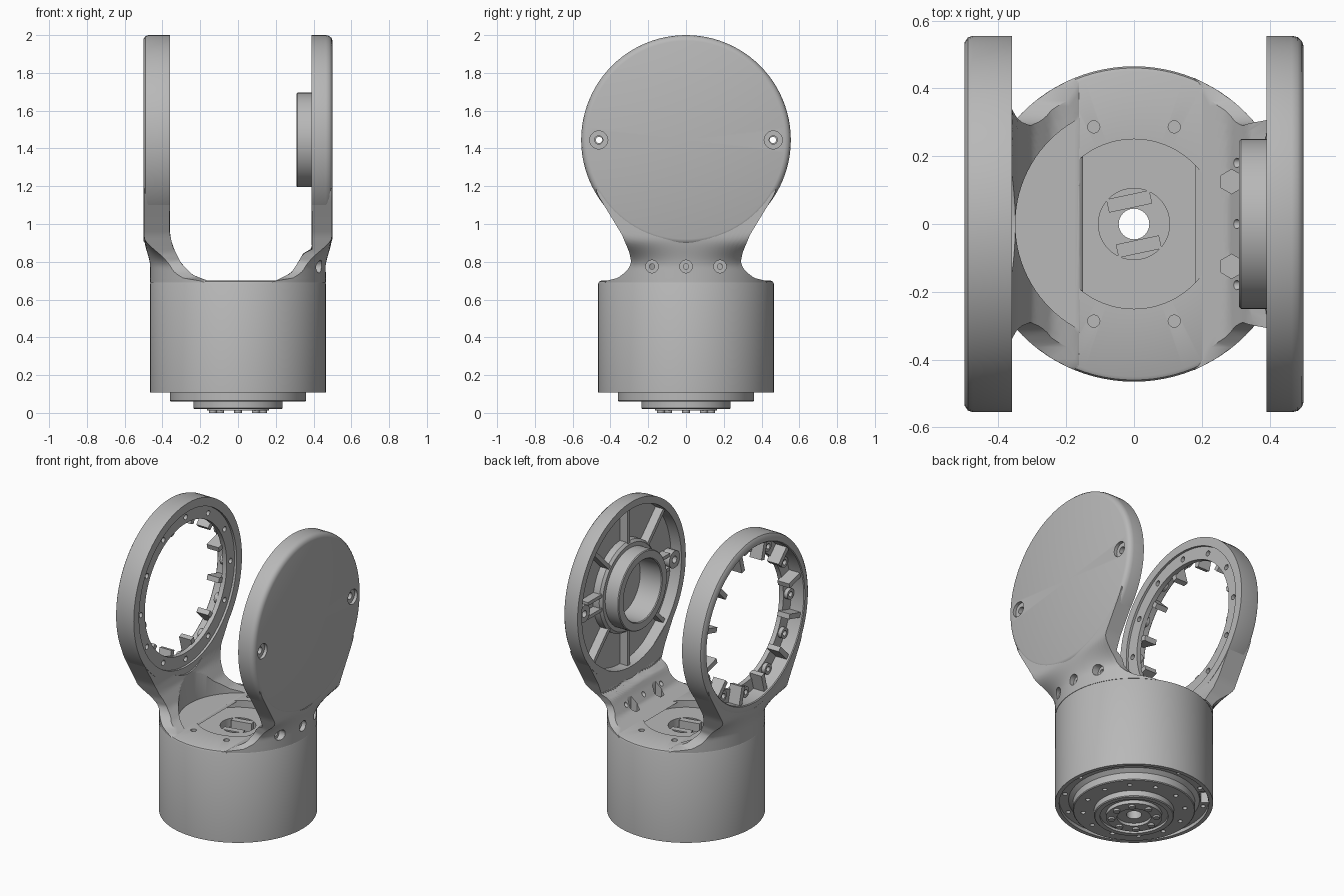
import bpy, bmesh, math
from mathutils import Matrix

if "Cube" in bpy.data.objects:
    bpy.data.objects.remove(bpy.data.objects["Cube"])

CZ = 1.445          # height of the arm pivot axis
R = 0.465           # body radius
mat = bpy.data.materials.new("machined grey")
mat.diffuse_color = (0.48, 0.48, 0.48, 1)
mat.use_nodes = True
mat.node_tree.nodes["Principled BSDF"].inputs["Base Color"].default_value = mat.diffuse_color


def finish(bm, name):
    bmesh.ops.remove_doubles(bm, verts=bm.verts, dist=1e-5)
    bmesh.ops.recalc_face_normals(bm, faces=bm.faces)
    me = bpy.data.meshes.new(name)
    bm.to_mesh(me)
    bm.free()
    me.materials.append(mat)
    ob = bpy.data.objects.new(name, me)
    bpy.context.collection.objects.link(ob)
    return ob


def activate(ob):
    bpy.ops.object.select_all(action='DESELECT')
    ob.select_set(True)
    bpy.context.view_layer.objects.active = ob


def smooth(ob, angle=35):
    activate(ob)
    bpy.ops.object.shade_smooth_by_angle(angle=math.radians(angle))


def lathe(name, prof, axis='Z', y0=0, z0=0, seg=72):
    """Revolve a closed (radius, axial) profile."""
    bm = bmesh.new()
    rings = []
    for i in range(seg):
        c, s = math.cos(math.tau * i / seg), math.sin(math.tau * i / seg)
        rings.append([bm.verts.new((r * c, r * s, a) if axis == 'Z' else
                                   (a, y0 + r * c, z0 + r * s)) for r, a in prof])
    n = len(prof)
    for i in range(seg):
        p, q = rings[i], rings[(i + 1) % seg]
        for j in range(n):
            k = (j + 1) % n
            if prof[j][0] == 0 and prof[k][0] == 0:
                continue
            bm.faces.new((p[j], p[k], q[k], q[j]))
    return finish(bm, name)


def cyl(bm, r, depth, loc, axis='Z', seg=16):
    m = Matrix.Translation(loc)
    if axis == 'X':
        m = m @ Matrix.Rotation(math.pi / 2, 4, 'Y')
    bmesh.ops.create_cone(bm, cap_ends=True, segments=seg, radius1=r, radius2=r,
                          depth=depth, matrix=m)


def box(bm, size, m):
    bmesh.ops.create_cube(bm, size=1, matrix=m @ Matrix.Diagonal((*size, 1)))


def cut(ob, bm):
    cutter = finish(bm, "cutter")
    cutter.hide_render = True
    mod = ob.modifiers.new("cut", 'BOOLEAN')
    mod.operation, mod.solver, mod.object = 'DIFFERENCE', 'EXACT', cutter
    activate(ob)
    bpy.ops.object.modifier_apply(modifier=mod.name)
    bpy.data.objects.remove(cutter)


def polar(r, deg):
    return r * math.cos(math.radians(deg)), r * math.sin(math.radians(deg))


def interp(table, t):
    for (a, p), (b, q) in zip(table, table[1:]):
        if t <= b:
            return p + (q - p) * max(0, (t - a) / (b - a))
    return table[-1][1]


# cylindrical body with stepped underside and recessed deck
body = lathe("body", [
    (.045, .03), (.10, .03), (.10, .012), (.165, .012), (.165, .035), (.20, .035),
    (.20, .02), (.23, .02), (.235, .025), (.235, .06), (.355, .06), (.36, .065),
    (.36, .11), (.385, .13), (.44, .13), (.44, .108), (R, .108), (R, .685),
    (.46, .695), (.45, .70), (.25, .70), (.25, .655), (.105, .655), (.105, .60), (.045, .60)], seg=96)
bm = bmesh.new()
for k in range(8):
    x, y = polar(.31, 22.5 + 45 * k)
    cyl(bm, .018, .10, (x, y, .70))
for k in range(12):
    x, y = polar(.412, 30 * k)
    cyl(bm, .014, .08, (x, y, .13))
    x, y = polar(.30, 30 * k + 15)
    cyl(bm, .014, .08, (x, y, .06))
x, y = polar(.412, 135)
box(bm, (.045, .13, .14), Matrix.Translation((x, y, .13)) @ Matrix.Rotation(math.radians(135), 4, 'Z'))
cut(body, bm)
smooth(body)

# output screws under the base
bm = bmesh.new()
for k in range(8):
    x, y = polar(.133, 45 * k)
    cyl(bm, .02, .03, (x, y, .015))
smooth(finish(bm, "base_screws"))

# drive keys in the centre of the deck
bm = bmesh.new()
for s in (-1, 1):
    box(bm, (.13, .04, .06), Matrix.Rotation(math.radians(12), 4, 'Z') @ Matrix.Translation((0, s * .068, .625)))
finish(bm, "centre_keys")

# necks blending the body into the two round arm heads
WIDTH = [(.69, .43), (.70, .42), (.715, .36), (.75, .315), (.775, .298), (.80, .29), (.85, .30),
         (.945, .34), (1.06, .41), (1.15, .465), (1.19, .48)]


def neck(name, sign, inner):
    bm = bmesh.new()
    nu, nv = 28, 30
    grids = ([], [])
    for i in range(nu + 1):
        u = -1 + 2 * i / nu
        top = CZ - math.sqrt(.545 ** 2 - (.48 * u) ** 2)
        for g in grids:
            g.append([])
        for j in range(nv + 1):
            z = .69 + (top - .69) * (j / nv) ** 1.5
            y = u * interp(WIDTH, z)
            t = min(1, max(0, (z - .77) / .16))
            t = t * t * (3 - 2 * t)
            out = math.sqrt(max(0, R * R - y * y)) * (1 - t) + .497 * t
            grids[0][-1].append(bm.verts.new((sign * out, y, z)))
            grids[1][-1].append(bm.verts.new((sign * interp(inner, z), y, z)))
    for g in grids:
        for i in range(nu):
            for j in range(nv):
                bm.faces.new((g[i][j], g[i + 1][j], g[i + 1][j + 1], g[i][j + 1]))
    a, b = grids
    for i in (0, nu):
        for j in range(nv):
            bm.faces.new((a[i][j], a[i][j + 1], b[i][j + 1], b[i][j]))
    for j in (0, nv):
        for i in range(nu):
            bm.faces.new((a[i][j], a[i + 1][j], b[i + 1][j], b[i][j]))
    return finish(bm, name)


left_neck = neck("ring_neck", -1, [(.69, .15), (.70, .16), (.73, .24), (.79, .30), (.88, .345),
                                   (.95, .362), (1.3, .362)])
bm = bmesh.new()
cyl(bm, .35, .5, (0, 0, .951), seg=96)      # round deck clearance
cut(left_neck, bm)
smooth(left_neck)

right_neck = neck("plate_neck", 1, [(.69, .18), (.70, .20), (.74, .28), (.80, .32), (.845, .345),
                                    (.86, .391), (1.3, .391)])
bm = bmesh.new()
for y in (-.18, 0, .18):
    cyl(bm, .034, .10, (math.sqrt(R * R - y * y) + .02, y, .775), 'X')
for s in (-1, 1):
    cyl(bm, .036, .20, (.288, s * .125, .802), seg=6)
cut(right_neck, bm)
bm = bmesh.new()
for y in (-.18, 0, .18):
    cyl(bm, .014, .25, (.40, y, .775), 'X')
cut(right_neck, bm)
smooth(right_neck)

# left arm head: open ring with a recessed screw flange
ring = lathe("ring_head", [(.555, -.475), (.55, -.49), (.535, -.50), (.505, -.50), (.50, -.495),
                           (.50, -.405), (.42, -.405), (.42, -.375), (.50, -.375), (.50, -.36),
                           (.555, -.36)], 'X', 0, CZ, 96)
bm = bmesh.new()
for k in range(12):
    y, z = polar(.46, 30 * k)
    cyl(bm, .017, .12, (-.39, y, CZ + z), 'X')
cut(ring, bm)
smooth(ring)

# radial teeth and screw bosses inside the ring
bm = bmesh.new()
for k in range(12):
    m = Matrix.Translation((-.44, 0, CZ)) @ Matrix.Rotation(math.radians(30 * k + 15), 4, 'X')
    box(bm, (.085, .122, .032), m @ Matrix.Translation((0, .446, 0)))
finish(bm, "ring_teeth")
for k in range(12):
    y, z = polar(.46, 30 * k)
    smooth(lathe("ring_boss", [(.017, -.43), (.034, -.43), (.034, -.40), (.017, -.40)],
                 'X', y, CZ + z, 16))

# right arm head: closed plate with a hollow bearing hub inside
plate = lathe("plate_head", [(0, .50), (.525, .50), (.54, .495), (.551, .483), (.555, .465), (.555, .39),
                             (.51, .39), (.51, .465), (.29, .465), (.29, .42), (.275, .405),
                             (.25, .405), (.25, .315), (.245, .31), (.20, .31), (.195, .315),
                             (.195, .465), (0, .465)], 'X', 0, CZ, 96)
for r, d, x in ((.048, .04, .50), (.022, .2, .48)):
    bm = bmesh.new()
    for s in (-1, 1):
        cyl(bm, r, d, (x, s * .462, CZ), 'X', 20)
    cut(plate, bm)
smooth(plate)

# stiffening ribs and screw bosses behind the plate
bm = bmesh.new()
for a in (45, 90, 135, 225, 270, 315):
    m = Matrix.Translation((.44, 0, CZ)) @ Matrix.Rotation(math.radians(a), 4, 'X')
    box(bm, (.06, .25, .026), m @ Matrix.Translation((0, .395, 0)))
for s in (-1, 1):
    for dz in (-.045, .045):
        box(bm, (.06, .15, .022), Matrix.Translation((.44, s * .345, CZ + dz)))
finish(bm, "plate_ribs")
for s in (-1, 1):
    smooth(lathe("plate_boss", [(.022, .405), (.055, .405), (.055, .475), (.022, .475)],
                 'X', s * .462, CZ, 24))
